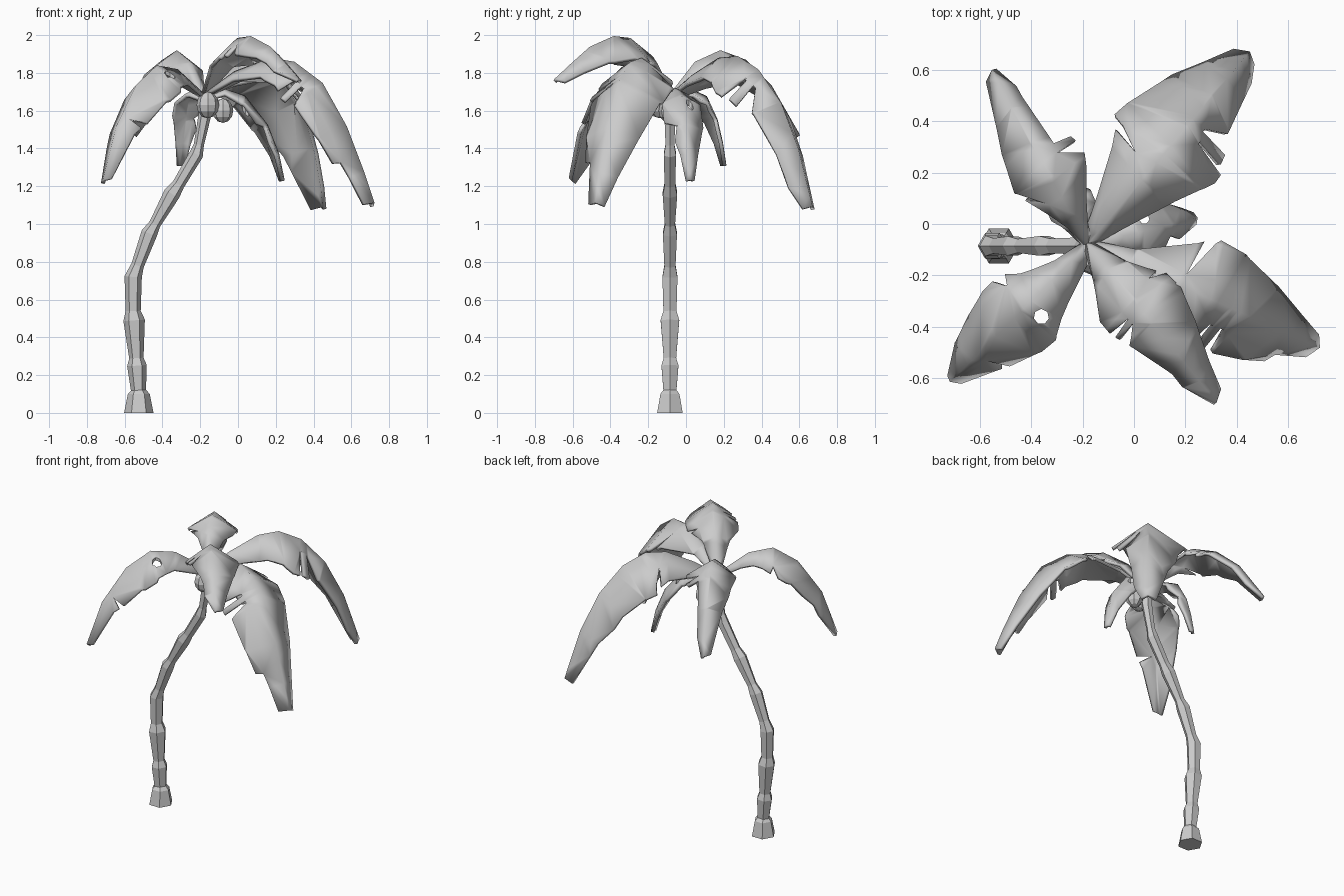
import bpy, bmesh, math
from mathutils import Vector

HUB = Vector((-0.18, -0.08, 0))


def add_object(name, bm):
    bmesh.ops.recalc_face_normals(bm, faces=bm.faces)
    me = bpy.data.meshes.new(name)
    bm.to_mesh(me)
    bm.free()
    ob = bpy.data.objects.new(name, me)
    bpy.context.collection.objects.link(ob)
    return ob


def interp(prof, r):
    # height of the midrib at horizontal reach r
    for (r0, z0), (r1, z1) in zip(prof, prof[1:]):
        if r <= r1 or r1 == prof[-1][0]:
            return z0 + (z1 - z0) * (r - r0) / (r1 - r0)


def frond(name, direction, prof, left, right, hole=None, fold=0.68):
    d = Vector((*direction, 0)).normalized()
    side = Vector((-d.y, d.x, 0))
    bm = bmesh.new()
    outline = [(0, -0.015)] + right + left[::-1] + [(0, 0.015)]
    f = bm.faces.new([bm.verts.new((r, w, 0)) for r, w in outline])
    f.normal_update()
    bmesh.ops.triangulate(bm, faces=[f])
    # crease the flat leaf along the midrib and at each bend
    cuts = [((0, 0, 0), (0, 1, 0))] + [((r, 0, 0), (1, 0, 0)) for r, _ in prof[1:-1]]
    for co, no in cuts:
        bmesh.ops.bisect_plane(bm, geom=bm.verts[:] + bm.edges[:] + bm.faces[:],
                               dist=1e-5, plane_co=co, plane_no=no)
    # bend it
    for v in bm.verts:
        r, w = v.co.x, v.co.y
        slope = (interp(prof, r + 0.06) - interp(prof, r - 0.06)) / 0.12
        normal = (Vector((0, 0, 1)) - d * slope * 0.7).normalized()
        v.co = HUB + d * r + side * w + Vector((0, 0, interp(prof, r))) - normal * fold * abs(w)
    ob = add_object(name, bm)
    m = ob.modifiers.new("thickness", 'SOLIDIFY')
    m.thickness, m.offset = 0.02, 0
    if hole:
        bpy.ops.mesh.primitive_cylinder_add(vertices=7, radius=hole[2], depth=0.5,
                                            location=(hole[0], hole[1], 1.72))
        cutter = bpy.context.object
        cutter.name = name + "_hole_cutter"
        cutter.hide_render = True
        cutter.hide_set(True)
        b = ob.modifiers.new("hole", 'BOOLEAN')
        b.operation, b.object, b.solver = 'DIFFERENCE', cutter, 'EXACT'
    bpy.ops.object.select_all(action='DESELECT')
    ob.select_set(True)
    bpy.context.view_layer.objects.active = ob
    bpy.ops.object.shade_smooth_by_angle(angle=math.radians(72))


# Trunk: six-sided rings, each section flaring towards its top
rings = [(-.525, 0, .078), (-.525, .10, .058), (-.527, .12, .040), (-.535, .25, .052),
         (-.538, .29, .038), (-.55, .49, .057), (-.555, .54, .040), (-.555, .72, .046),
         (-.532, .78, .034), (-.47, .95, .043), (-.44, 1.0, .031), (-.35, 1.16, .044),
         (-.315, 1.21, .033), (-.22, 1.37, .037), (-.207, 1.42, .027),
         (-.175, 1.58, .034), (-.175, 1.69, .03)]
bm = bmesh.new()
loops = []
for i, (x, z, r) in enumerate(rings):
    a, b = rings[max(i - 1, 0)], rings[min(i + 1, len(rings) - 1)]
    lean = 0 if i < 2 else math.atan2(b[0] - a[0], b[1] - a[1])
    loops.append([bm.verts.new((x + r * math.cos(k * math.pi / 3) * math.cos(lean),
                                -.085 + r * math.sin(k * math.pi / 3),
                                z - r * math.cos(k * math.pi / 3) * math.sin(lean)))
                  for k in range(6)])
for lo, hi in zip(loops, loops[1:]):
    for k in range(6):
        bm.faces.new((lo[k], lo[(k + 1) % 6], hi[(k + 1) % 6], hi[k]))
bm.faces.new(loops[0][::-1])
bm.faces.new(loops[-1])
add_object("trunk", bm)

# Coconuts
for i, (x, y, z, r) in enumerate([(-.16, -.14, 1.63, .065), (-.08, -.09, 1.60, .06)]):
    bpy.ops.mesh.primitive_uv_sphere_add(segments=8, ring_count=6, radius=r, location=(x, y, z))
    bpy.context.object.name = f"coconut_{i + 1}"
    bpy.context.object.scale = (.92, .92, 1.08)

# Large fronds: direction, midrib (reach, height), left and right edges (reach, width)
frond("frond_back_right", (.63, .75),
      [(0, 1.68), (.15, 1.78), (.33, 1.87), (.46, 1.88), (.6, 1.81), (.75, 1.64), (.87, 1.4), (.97, 1.09)],
      [(.06, .05), (.41, .2), (.39, .08), (.49, .24), (.59, .23), (.8, .17), (.9, .1), (.97, .05)],
      [(.075, -.04), (.28, -.13), (.48, -.2), (.55, -.22), (.61, -.217), (.597, -.073), (.61, -.073),
       (.64, -.19), (.68, -.18), (.64, -.056), (.655, -.056), (.74, -.135), (.93, -.08), (.97, -.04)])
frond("frond_back_left", (-.37, .67),
      [(0, 1.68), (.15, 1.85), (.3, 1.91), (.45, 1.86), (.6, 1.73), (.77, 1.47)],
      [(.086, .032), (.25, .124), (.2, .05), (.31, .148), (.5, .118), (.755, .035)],
      [(.07, -.039), (.245, -.136), (.325, -.157), (.378, -.06), (.4, -.15), (.43, -.14),
       (.42, -.07), (.643, -.05), (.69, -.05), (.77, -.014)])
frond("frond_front_left", (-.52, -.52),
      [(0, 1.68), (.2, 1.81), (.35, 1.83), (.5, 1.73), (.65, 1.51), (.75, 1.22)],
      [(.05, .05), (.27, .127), (.38, .17), (.474, .163), (.6, .115), (.61, .03), (.625, .1), (.74, .03)],
      [(.127, -.042), (.26, -.1), (.31, -.14), (.346, -.106), (.4, -.155), (.467, -.155),
       (.58, -.127), (.68, -.09), (.75, -.02)], hole=(-.36, -.36, .03))
frond("frond_front", (.5, -.61),
      [(0, 1.69), (.13, 1.88), (.28, 1.975), (.39, 1.985), (.55, 1.93), (.68, 1.84), (.79, 1.76)],
      [(.12, .07), (.214, .135), (.23, .09), (.247, .16), (.36, .17), (.52, .13), (.668, .073), (.77, .04)],
      [(.1, -.068), (.228, -.148), (.306, -.147), (.318, -.054), (.345, -.14), (.368, -.134),
       (.346, -.051), (.416, -.118), (.61, -.06), (.674, -.061), (.79, -.01)])
frond("frond_right", (.9, -.4),
      [(0, 1.68), (.18, 1.80), (.38, 1.87), (.52, 1.85), (.68, 1.74), (.82, 1.51), (.92, 1.27), (.985, 1.09)],
      [(.17, .055), (.41, .19), (.396, .045), (.47, .2), (.5, .22), (.65, .21), (.82, .146), (.98, .04)],
      [(.2, -.07), (.42, -.15), (.56, -.185), (.58, -.085), (.595, -.085), (.6, -.21), (.635, -.21),
       (.625, -.083), (.645, -.083), (.69, -.184), (.81, -.16), (.88, -.13), (.885, -.09), (.975, -.05)])

# Small drooping fronds
frond("small_frond_right", (.41, .1),
      [(0, 1.66), (.1, 1.71), (.22, 1.67), (.34, 1.52), (.4, 1.37), (.43, 1.23)],
      [(.1, .06), (.2, .11), (.33, .1), (.4, .05), (.43, .02)],
      [(.1, -.05), (.2, -.09), (.3, -.1), (.33, -.04), (.37, -.06), (.43, -.02)],
      hole=(.04, .02, .02), fold=.5)
frond("small_frond_back", (-.12, .28),
      [(0, 1.66), (.1, 1.71), (.2, 1.67), (.26, 1.55), (.29, 1.43), (.31, 1.31)],
      [(.08, .05), (.15, .09), (.24, .09), (.28, .05), (.31, .02)],
      [(.08, -.05), (.14, -.09), (.22, -.09), (.25, -.04), (.27, -.06), (.31, -.02)], fold=.5)
